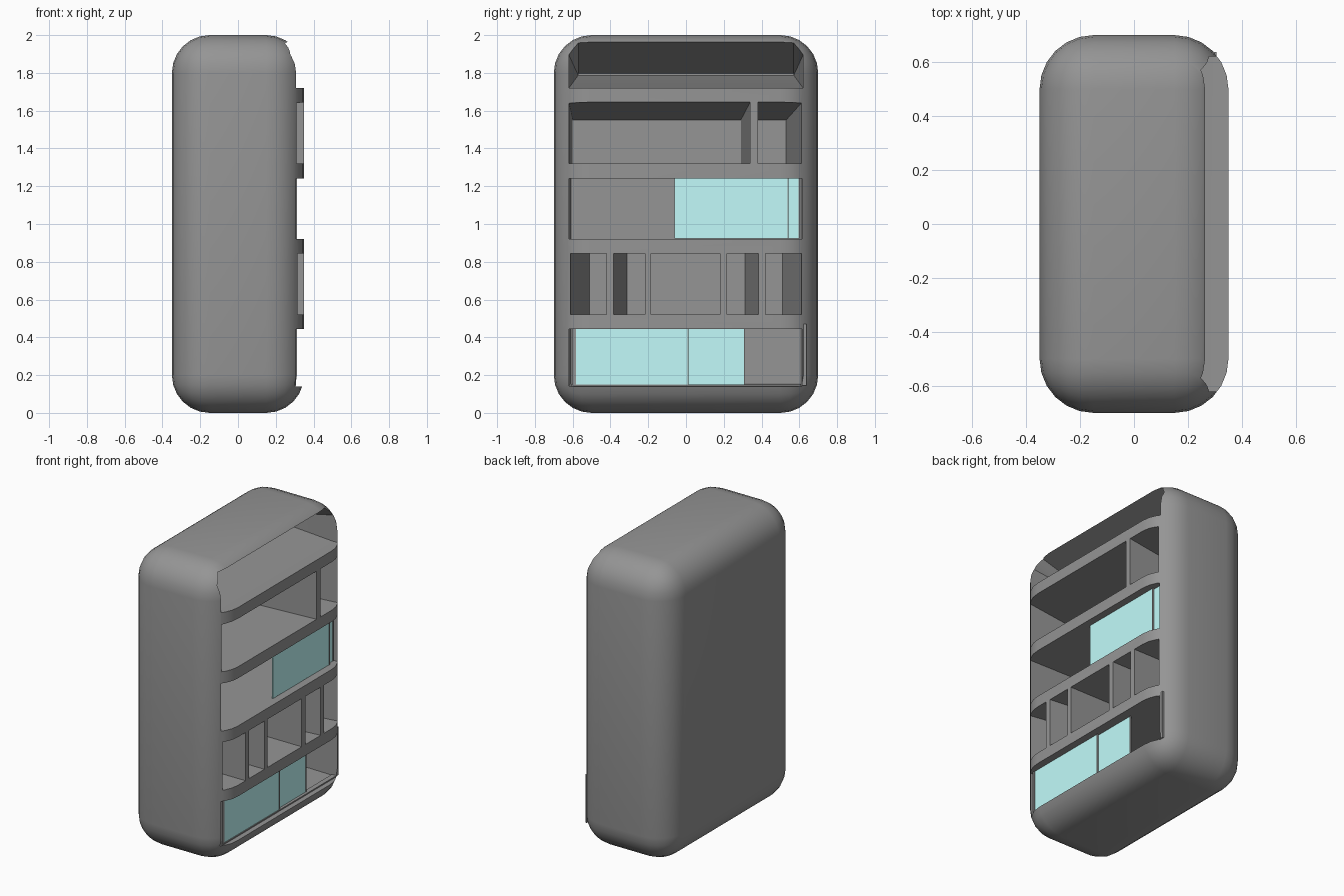
import bpy, bmesh

if "Cube" in bpy.data.objects:
    bpy.data.objects.remove(bpy.data.objects["Cube"])

FRONT, BACK = 0.35, -0.30


def material(name, rgb):
    mat = bpy.data.materials.new(name)
    mat.diffuse_color = (*rgb, 1)
    mat.use_nodes = True
    mat.node_tree.nodes["Principled BSDF"].inputs["Base Color"].default_value = mat.diffuse_color
    return mat


grey = material("dark_grey", (0.3, 0.3, 0.3))
glass = material("pale_glass", (0.54, 0.97, 0.96))


def finish(bm, name, mat=grey):
    bmesh.ops.recalc_face_normals(bm, faces=bm.faces[:])
    me = bpy.data.meshes.new(name)
    bm.to_mesh(me)
    bm.free()
    me.materials.append(mat)
    ob = bpy.data.objects.new(name, me)
    bpy.context.collection.objects.link(ob)
    return ob


def loft(bm, stations):
    """Closed solid through (x, [(y, z), ...]) outlines."""
    rings = [[bm.verts.new((x, y, z)) for y, z in pts] for x, pts in stations]
    n = len(rings[0])
    for a, b in zip(rings, rings[1:]):
        for i in range(n):
            j = (i + 1) % n
            bm.faces.new((a[i], a[j], b[j], b[i]))
    bm.faces.new(rings[0])
    bm.faces.new(rings[-1])


def rect(y0, y1, z0, z1):
    return [(y0, z0), (y1, z0), (y1, z1), (y0, z1)]


def tray(y, y_top, z0, z_side, z1):
    """Outline with clipped upper corners."""
    return [(-y, z0), (y, z0), (y, z_side), (y_top, z1), (-y_top, z1), (-y, z_side)]


def box(name, x0, x1, y0, y1, z0, z1, mat=grey):
    bm = bmesh.new()
    loft(bm, [(x0, rect(y0, y1, z0, z1)), (x1, rect(y0, y1, z0, z1))])
    return finish(bm, name, mat)


def niche(bm, front, back):
    """Tapered compartment; the front rectangle runs out past the shell."""
    loft(bm, [(0.45, rect(*front)), (FRONT, rect(*front)), (BACK, rect(*back))])


# Rounded cabinet shell
cabinet = box("cabinet", -0.35, 0.35, -0.7, 0.7, 0, 2)
bev = cabinet.modifiers.new("round", 'BEVEL')
bev.width, bev.segments = 0.2, 6

# Compartments opening on the right-hand side
bm = bmesh.new()
# top tray with clipped corners and sloping roof
mouth = tray(0.62, 0.57, 1.72, 1.895, 1.965)
loft(bm, [(0.45, mouth), (0.27, mouth), (BACK, tray(0.572, 0.568, 1.785, 1.79, 1.796))])
# upper row
niche(bm, (-0.62, 0.34, 1.32, 1.645), (-0.60, 0.29, 1.32, 1.55))
niche(bm, (0.38, 0.615, 1.32, 1.645), (0.38, 0.53, 1.32, 1.55))
# middle glazed row
niche(bm, (-0.62, 0.615, 0.92, 1.242), (-0.61, 0.605, 0.92, 1.242))
# divided row, mirrored about the centre
z = (0.52, 0.845)
niche(bm, (-0.185, 0.18, *z), (-0.185, 0.18, *z))
for outer, inner, deep in ((0.618, 0.42, 0.51), (0.383, 0.218, 0.313)):
    niche(bm, (inner, outer, *z), (inner, deep, *z))
    niche(bm, (-outer, -inner, *z), (-deep, -inner, *z))
# bottom glazed row
niche(bm, (-0.62, 0.615, 0.14, 0.445), (-0.61, 0.605, 0.155, 0.445))
cutter = finish(bm, "compartment_cutter")
cutter.hide_render = True

cut = cabinet.modifiers.new("compartments", 'BOOLEAN')
cut.operation, cut.solver, cut.object = 'DIFFERENCE', 'EXACT', cutter
dg = bpy.context.evaluated_depsgraph_get()
cabinet_mesh = bpy.data.meshes.new_from_object(cabinet.evaluated_get(dg))
cabinet.modifiers.clear()
cabinet.data = cabinet_mesh
bpy.data.objects.remove(cutter)

bpy.context.view_layer.objects.active = cabinet
cabinet.select_set(True)
bpy.ops.object.shade_smooth_by_angle()


# Sliding glass doors with thin grey edge strips
def door(name, x, y0, y1, z0, z1, strip_y):
    box(name, x - 0.006, x, y0, y1, z0, z1, glass)
    box(name + "_edge", x - 0.008, x + 0.003, strip_y - 0.003, strip_y + 0.003, z0, z1)


door("middle_door_front", 0.303, -0.06, 0.54, 0.924, 1.24, 0.54)
door("middle_door_rear", 0.290, 0.0, 0.596, 0.924, 1.24, 0.599)
door("bottom_door_front", 0.303, -0.582, 0.01, 0.148, 0.443, 0.01)
door("bottom_door_rear", 0.290, -0.29, 0.31, 0.148, 0.443, 0.31)
box("bottom_door_stile", 0.293, 0.305, -0.60, -0.582, 0.148, 0.443)

# Floor rail and upright strip beside the bottom doors
box("bottom_rail", 0.275, 0.308, -0.61, 0.61, 0.142, 0.15)
box("upright_strip", 0.296, 0.306, 0.615, 0.637, 0.145, 0.47)
